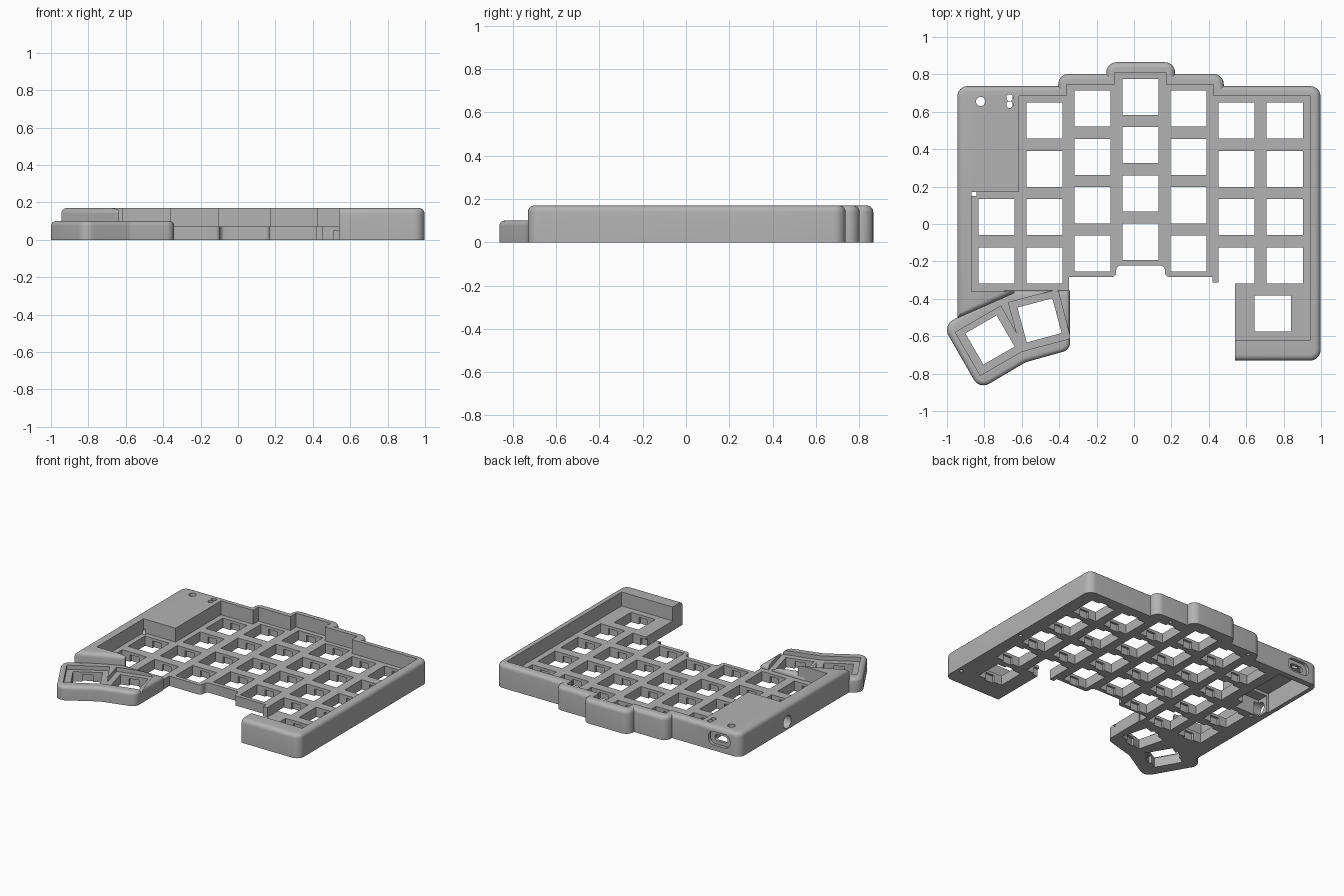
import bpy, bmesh, math
from mathutils import Vector, Matrix

if "Cube" in bpy.data.objects:
    bpy.data.objects.remove(bpy.data.objects["Cube"])

grey = bpy.data.materials.new("case grey")
grey.use_nodes = True
GREY = (0.45, 0.45, 0.45, 1)
grey.diffuse_color = GREY
grey.node_tree.nodes["Principled BSDF"].inputs["Base Color"].default_value = GREY

PLATE, WALL, THUMB = 0.07, 0.17, 0.10
PITCH, HOLE = 0.257, 0.193


def fillet(points, steps=8):
    """Round the corners of an outline; a point's third value is its radius."""
    out = []
    for i, p in enumerate(points):
        here = Vector(p[:2])
        if len(p) < 3:
            out.append(here)
            continue
        a = (Vector(points[i - 1][:2]) - here).normalized()
        b = (Vector(points[(i + 1) % len(points)][:2]) - here).normalized()
        r, half = p[2], a.angle(b) / 2
        centre = here + (a + b).normalized() * r / math.sin(half)
        t = r / math.tan(half)
        start, end = here + a * t - centre, here + b * t - centre
        sweep = math.atan2(start.x * end.y - start.y * end.x, start.dot(end))
        for k in range(steps + 1):
            out.append(centre + Matrix.Rotation(sweep * k / steps, 2) @ start)
    return out


def add_prism(bm, points, z0, z1, matrix=Matrix(), soften=0):
    """Extrude an outline from z0 to z1, optionally rounding its top rim."""
    part = bmesh.new()
    face = part.faces.new([part.verts.new((p.x, p.y, z0)) for p in fillet(points)])
    ext = bmesh.ops.extrude_face_region(part, geom=[face])
    top = [v for v in ext["geom"] if isinstance(v, bmesh.types.BMVert)]
    bmesh.ops.translate(part, verts=top, vec=(0, 0, z1 - z0))
    bmesh.ops.recalc_face_normals(part, faces=part.faces)
    if soften:
        rim = [e for e in part.edges if all(v.co.z > z1 - 0.001 for v in e.verts)]
        bmesh.ops.bevel(part, geom=rim, offset=soften, segments=5, profile=0.5,
                        affect='EDGES', clamp_overlap=False)
    part.transform(matrix)
    temp = bpy.data.meshes.new("temp")
    part.to_mesh(temp)
    part.free()
    bm.from_mesh(temp)
    bpy.data.meshes.remove(temp)


def make(name, prisms):
    bm = bmesh.new()
    for args in prisms:
        add_prism(bm, *args)
    mesh = bpy.data.meshes.new(name)
    bm.to_mesh(mesh)
    bm.free()
    mesh.materials.append(grey)
    obj = bpy.data.objects.new(name, mesh)
    bpy.context.collection.objects.link(obj)
    return obj


def cut(obj, prisms):
    """Subtract a group of non-overlapping prisms."""
    cutter = make("cutter", prisms)
    cutter.hide_render = True
    mod = obj.modifiers.new("cut", 'BOOLEAN')
    mod.operation, mod.solver, mod.object = 'DIFFERENCE', 'EXACT', cutter
    bpy.context.view_layer.update()
    deps = bpy.context.evaluated_depsgraph_get()
    mesh = bpy.data.meshes.new_from_object(obj.evaluated_get(deps))
    obj.modifiers.clear()
    obj.data = mesh
    bpy.data.objects.remove(cutter)


def rect(x0, x1, y0, y1, r=None):
    pts = [(x0, y0), (x1, y0), (x1, y1), (x0, y1)]
    return [p + (r,) for p in pts] if r else pts


def circle(x, y, r, n=24):
    return [(x + r * math.cos(math.tau * i / n), y + r * math.sin(math.tau * i / n))
            for i in range(n)]


def place(x, y, degrees=0):
    return Matrix.Translation((x, y, 0)) @ Matrix.Rotation(math.radians(degrees), 4, 'Z')


def cut_keys(obj, places):
    """Square switch openings with wider clip slots on the underside."""
    h = HOLE / 2
    cut(obj, [(rect(-h, h, -h, h), -0.1, 0.3, m) for m in places])
    cut(obj, [(rect(-0.035, 0.035, -h - 0.016, h + 0.016), -0.1, 0.05, m) for m in places])


def finish(obj):
    bpy.ops.object.select_all(action='DESELECT')
    obj.select_set(True)
    bpy.context.view_layer.objects.active = obj
    bpy.ops.object.shade_smooth_by_angle(angle=math.radians(30))


# Main case: outer shell with stepped back edge
R = 0.055
case = make("main_case", [([
    (-0.945, -0.505), (-0.945, 0.737, R), (-0.405, 0.737), (-0.405, 0.802, R),
    (-0.148, 0.802), (-0.148, 0.865, R), (0.22, 0.865, R), (0.22, 0.802),
    (0.48, 0.802, R), (0.48, 0.737), (0.997, 0.737, R), (0.997, -0.73, R),
    (0.3, -0.73), (0.3, -0.37), (-0.64, -0.37)], 0, WALL, Matrix(), 0.03)])

# Sunken key area inside the walls
cut(case, [([
    (-0.87, -0.36), (-0.87, 0.17), (-0.615, 0.17), (-0.615, 0.685), (-0.36, 0.685),
    (-0.36, 0.745), (-0.105, 0.745), (-0.105, 0.81), (0.17, 0.81), (0.17, 0.745),
    (0.425, 0.745), (0.425, 0.685), (0.945, 0.685), (0.945, -0.62), (0.4, -0.62),
    (0.4, -0.5), (-0.64, -0.5), (-0.64, -0.36)], PLATE, 0.4)])

# Open front between the thumb cluster and the right end
cut(case, [([
    (-0.348, -1), (-0.348, -0.283), (-0.095, -0.283, 0.025), (-0.095, -0.222, 0.025),
    (0.165, -0.222, 0.025), (0.165, -0.283, 0.025), (0.42, -0.283), (0.42, -0.314),
    (0.54, -0.314), (0.54, -1)], -0.1, 0.4)])

# Key openings, column by column, each with its own stagger
top_row = [0.553, 0.553, 0.617, 0.68, 0.617, 0.553, 0.553]
keys = [place(-0.736 + c * PITCH, y - r * PITCH * 1.005)
        for c, y in enumerate(top_row) for r in range(4) if c > 0 or r > 1]
keys.append(place(0.742, -0.478))
cut_keys(case, keys)

# Controller bay underneath, then its ports
cut(case, [(rect(-0.915, -0.65, 0.27, 0.695), -0.1, 0.14)])
cut(case, [(rect(-0.9, -0.7, 0.19, 0.3), -0.1, 0.12)])
back = Matrix.Rotation(math.pi / 2, 4, 'X')
side = Matrix.Rotation(math.pi / 2, 4, 'Y')
cut(case, [(rect(-0.865, -0.695, 0.04, 0.135, 0.04), -0.9, -0.715, back)])
cut(case, [(rect(-0.83, -0.73, 0.065, 0.11, 0.02), -0.9, -0.66, back)])
cut(case, [(circle(-0.055, 0.2, 0.045), -1.1, -0.86, side)])
cut(case, [(rect(-0.868, -0.842, 0.15, 0.176), -0.1, 0.1),
           (circle(-0.82, 0.655, 0.025), 0.1, 0.3),
           (circle(-0.665, 0.675, 0.018), 0.1, 0.3),
           (circle(-0.665, 0.638, 0.018), 0.1, 0.3)])

# Small screw holes in the underside of the walls
cut(case, [(circle(x, y, 0.013, 12), -0.1, 0.06) for x, y in
           [(0.965, 0.0), (0.965, -0.6), (0.33, 0.765), (-0.33, 0.765)]])
finish(case)

# Thumb cluster: lower, angled wing with two keys
first, second = place(-0.77, -0.62, 30), place(-0.505, -0.515, 15)
thumb = make("thumb_cluster", [([
    (-1.022, -0.544, 0.06), (-0.69, -0.356), (-0.342, -0.356), (-0.342, -0.673, 0.05),
    (-0.58, -0.739, 0.1), (-0.826, -0.885, 0.06)], 0, THUMB, Matrix(), 0.025)])
cut(thumb, [(rect(-0.14, 0.14, -0.138, 0.128), PLATE, 0.3, first)])
cut(thumb, [(rect(-0.136, 0.136, -0.136, 0.135), PLATE, 0.3, second)])
cut_keys(thumb, [first, second])
finish(thumb)
